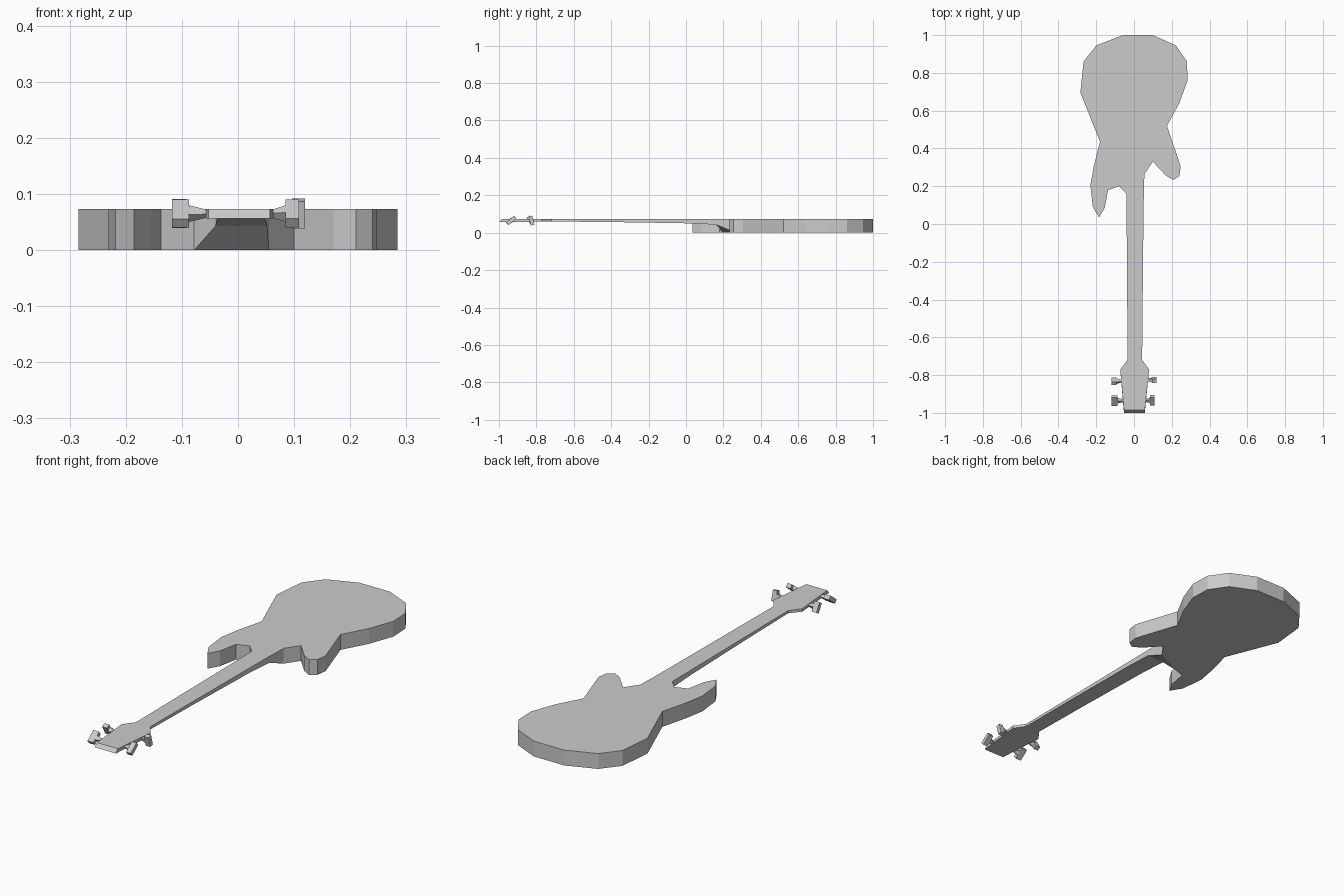
import bpy, bmesh
from math import radians, pi
from mathutils import Matrix

if "Cube" in bpy.data.objects:
    bpy.data.objects.remove(bpy.data.objects["Cube"])

TOP = 0.073


def finish(name, bm):
    bmesh.ops.recalc_face_normals(bm, faces=bm.faces)
    mesh = bpy.data.meshes.new(name)
    bm.to_mesh(mesh)
    bm.free()
    obj = bpy.data.objects.new(name, mesh)
    bpy.context.collection.objects.link(obj)
    return obj


# Body: double-horned slab, left open where the neck heel joins it
outline = [(0.055, 0.265), (0.10, 0.33), (0.17, 0.255), (0.21, 0.233),
           (0.24, 0.255), (0.247, 0.305), (0.175, 0.52), (0.24, 0.64),
           (0.284, 0.76), (0.28, 0.86), (0.222, 0.945), (0.10, 1.0),
           (-0.06, 1.0), (-0.20, 0.945), (-0.267, 0.86), (-0.284, 0.695),
           (-0.18, 0.435), (-0.212, 0.31), (-0.231, 0.205), (-0.218, 0.09),
           (-0.185, 0.035), (-0.155, 0.085), (-0.137, 0.18), (-0.078, 0.20)]
bm = bmesh.new()
low = [bm.verts.new((x, y, 0)) for x, y in outline]
high = [bm.verts.new((x, y, TOP)) for x, y in outline]
bm.faces.new(low[::-1])
bm.faces.new(high)
for i in range(len(outline) - 1):
    bm.faces.new((low[i], low[i + 1], high[i + 1], high[i]))
finish("body", bm)

# Neck, heel and headstock: one strip of four-cornered sections
# left x, left y, right x, right y, underside z, underside y shift
sections = [(-0.078, 0.20, 0.055, 0.265, 0.0, 0),
            (-0.040, 0.16, 0.052, 0.16, 0.043, 0),
            (-0.039, 0.02, 0.050, 0.02, 0.050, 0),
            (-0.036, -0.40, 0.046, -0.40, 0.057, 0),
            (-0.034, -0.72, 0.043, -0.72, 0.060, 0),
            (-0.073, -0.77, 0.080, -0.77, 0.059, 0),
            (-0.053, -0.985, 0.057, -0.985, 0.056, -0.015)]
bm = bmesh.new()
rings = []
for lx, ly, rx, ry, z, dy in sections:
    pts = [(lx, ly, TOP), (rx, ry, TOP), (rx, ry + dy, z), (lx, ly + dy, z)]
    rings.append([bm.verts.new(p) for p in pts])
for a, b in zip(rings, rings[1:]):
    for i in range(4):
        j = (i + 1) % 4
        bm.faces.new((a[i], a[j], b[j], b[i]))
bm.faces.new(rings[-1])
finish("neck_and_headstock", bm)


# Tuners: tapered square shaft with a twisted flat key at its outer end
def tuner(name, side, y, edge, x0, x1, twist, length):
    bm = bmesh.new()
    start = edge - 0.006
    depth = x0 - start
    place = (Matrix.Translation((side * (start + depth / 2), y, 0.065))
             @ Matrix.Rotation(side * pi / 2, 4, 'Y')
             @ Matrix.Rotation(pi / 4 + radians(twist), 4, 'Z'))
    bmesh.ops.create_cone(bm, cap_ends=True, segments=4, radius1=0.006,
                          radius2=0.015, depth=depth, matrix=place)
    key = (Matrix.Translation((side * (x0 + x1) / 2, y, 0.065))
           @ Matrix.Rotation(radians(twist), 4, 'X')
           @ Matrix.Diagonal((x1 - x0, length, 0.02, 1)))
    bmesh.ops.create_cube(bm, size=1, matrix=key)
    finish(name, bm)


tuner("tuner_left_rear", -1, -0.832, 0.067, 0.092, 0.118, 120, 0.048)
tuner("tuner_left_front", -1, -0.935, 0.057, 0.087, 0.118, 38, 0.056)
tuner("tuner_right_rear", 1, -0.826, 0.074, 0.096, 0.119, 105, 0.05)
tuner("tuner_right_front", 1, -0.934, 0.063, 0.085, 0.109, 38, 0.055)
